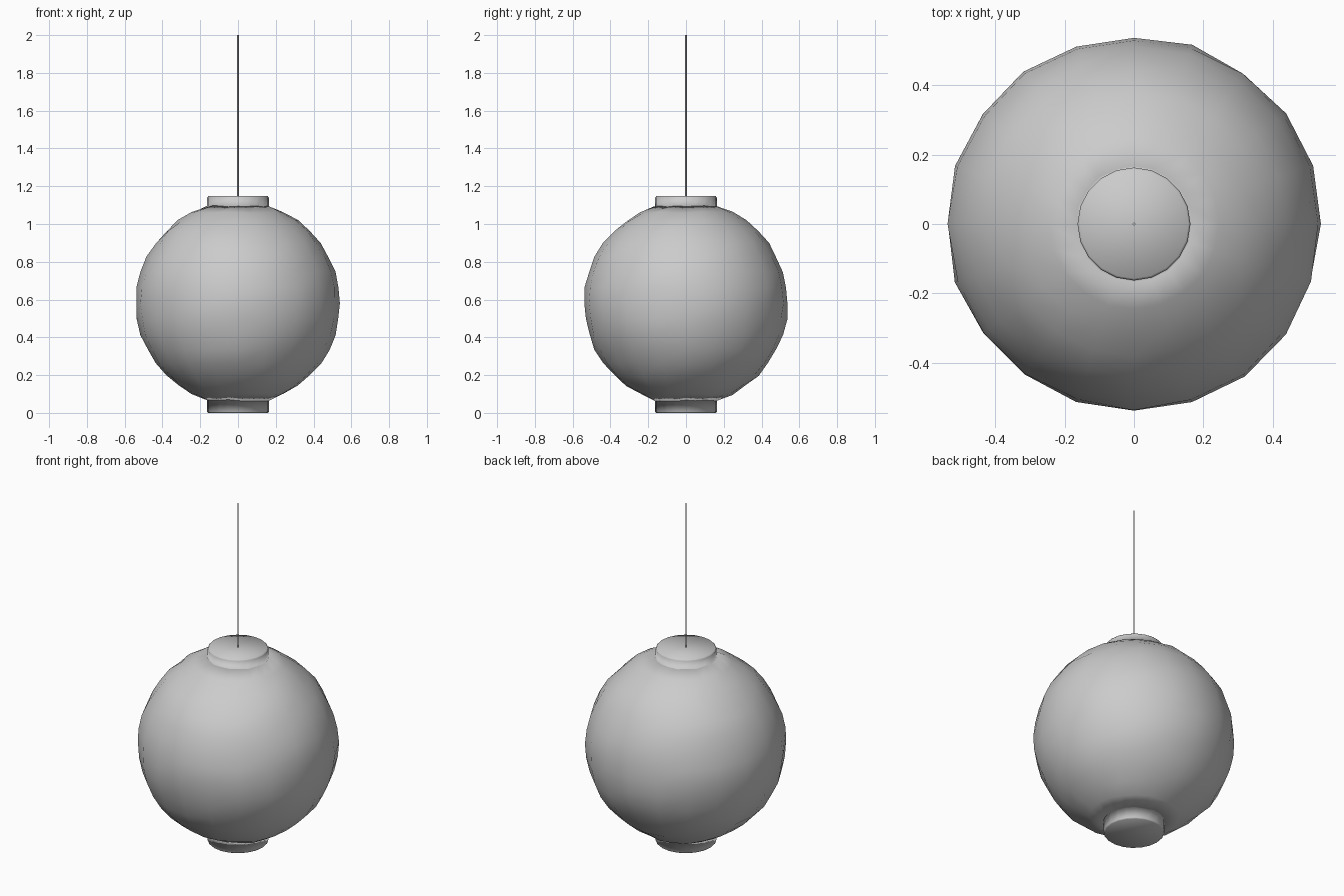
import bpy, bmesh, math, random

if "Cube" in bpy.data.objects:
    bpy.data.objects.remove(bpy.data.objects["Cube"])

random.seed(4)
SEG = 20
R, CZ = 0.54, 0.58


def lathe_rings(rings, name):
    """Skin rings of (radius, z, jitter) into a closed smooth body."""
    bm = bmesh.new()
    loops = []
    for r, z, jit in rings:
        loop = []
        for i in range(SEG):
            a = 2 * math.pi * i / SEG
            k = 1 + random.uniform(-jit, jit)
            loop.append(bm.verts.new((r * k * math.cos(a), r * k * math.sin(a), CZ + (z - CZ) * k)))
        loops.append(loop)
    for lo, hi in zip(loops, loops[1:]):
        for i in range(SEG):
            j = (i + 1) % SEG
            bm.faces.new((lo[i], lo[j], hi[j], hi[i]))
    bm.faces.new(loops[0][::-1])
    bm.faces.new(loops[-1])
    for f in bm.faces:
        f.smooth = True
    mesh = bpy.data.meshes.new(name)
    bm.to_mesh(mesh)
    bm.free()
    obj = bpy.data.objects.new(name, mesh)
    bpy.context.collection.objects.link(obj)
    return obj


# Paper globe with slightly uneven facets, joined to its two collars
rings = [(0.157, 0.0, 0), (0.163, 0.006, 0), (0.163, 0.073, 0)]
for k in range(2, 19):
    a = math.pi * k / 20 * 20 / 20
    rings.append((R * math.sin(a), CZ - R * math.cos(a), 0.009))
rings += [(0.163, 1.09, 0), (0.163, 1.14, 0), (0.157, 1.148, 0)]
lathe_rings(rings, "lantern_body")

# Hanging cord
bpy.ops.mesh.primitive_cylinder_add(vertices=8, radius=0.004, depth=0.86, location=(0, 0, 1.57))
cord = bpy.context.object
cord.name = "hanging_cord"
bpy.ops.object.shade_smooth_by_angle()
